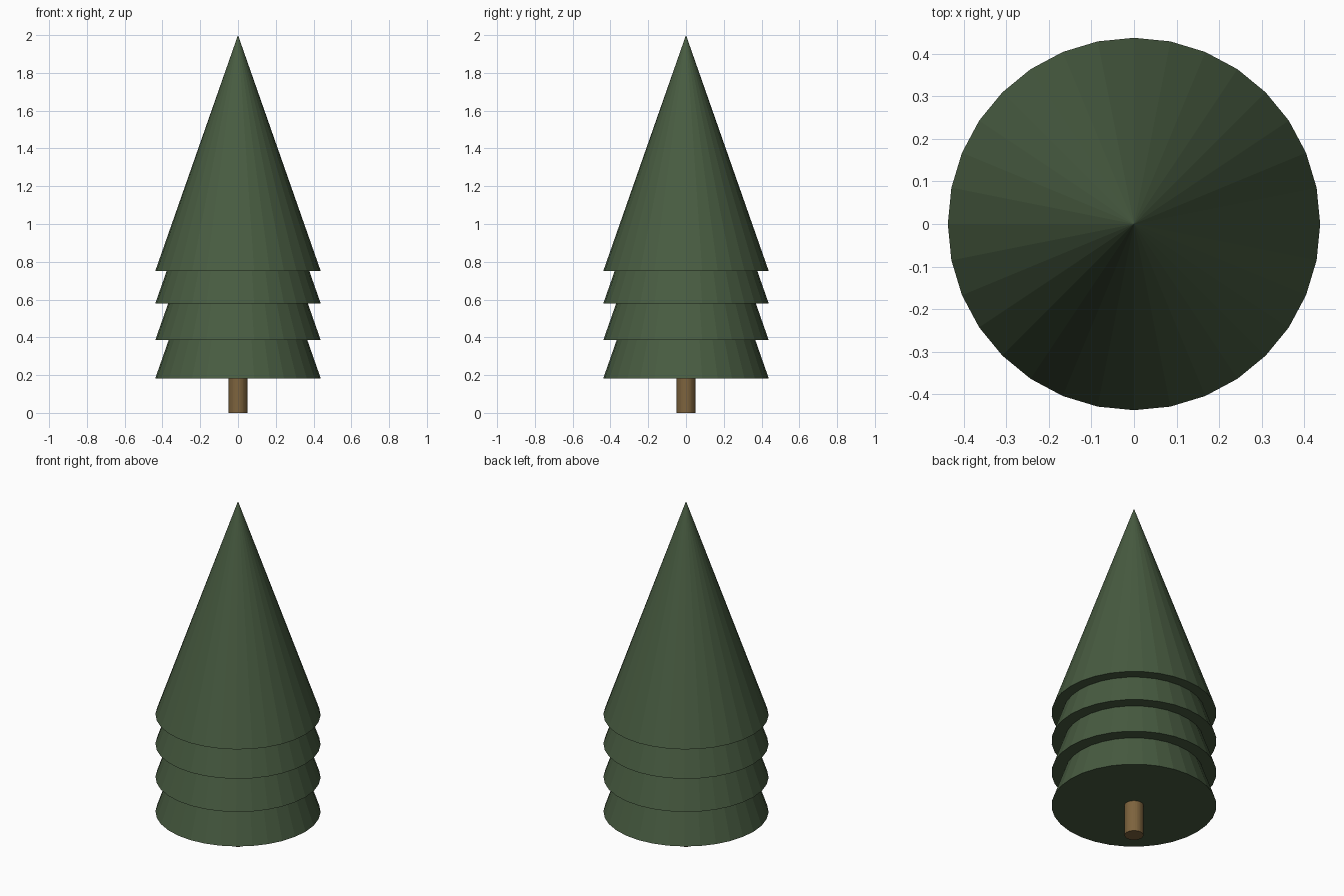
import bpy

if "Cube" in bpy.data.objects:
    bpy.data.objects.remove(bpy.data.objects["Cube"])

SIDES = 32


def material(name, color):
    mat = bpy.data.materials.new(name)
    mat.diffuse_color = (*color, 1)
    mat.use_nodes = True
    mat.node_tree.nodes["Principled BSDF"].inputs["Base Color"].default_value = mat.diffuse_color
    return mat


def finish(name, mat):
    obj = bpy.context.object
    obj.name = name
    obj.data.materials.append(mat)


green = material("dark_green", (0.065, 0.107, 0.053))
brown = material("bark_brown", (0.205, 0.125, 0.047))

# Trunk, running up into the foliage
TRUNK_TOP = 0.8
bpy.ops.mesh.primitive_cylinder_add(
    vertices=SIDES, radius=0.05, depth=TRUNK_TOP, location=(0, 0, TRUNK_TOP / 2))
finish("trunk", brown)

# Four equal, flat-shaded foliage cones nested up the tree
HEIGHT = 1.249
for i, base in enumerate((0.183, 0.385, 0.579, 0.751)):
    bpy.ops.mesh.primitive_cone_add(
        vertices=SIDES, radius1=0.438, radius2=0, depth=HEIGHT,
        location=(0, 0, base + HEIGHT / 2))
    finish(f"foliage_tier_{i + 1}", green)
